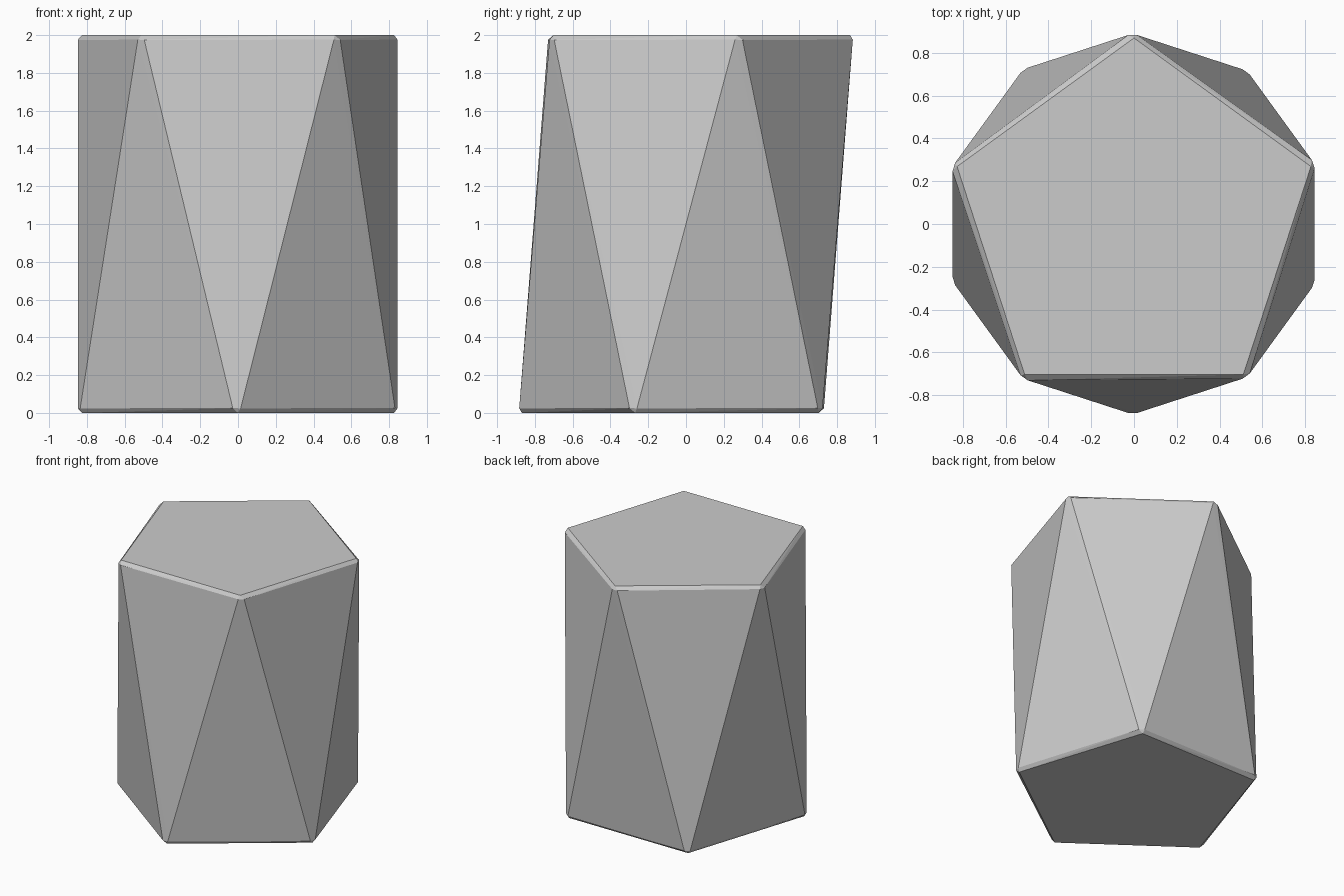
import bpy
import bmesh
from math import radians, cos, sin

SIDES = 5
RADIUS = 0.9
HEIGHT = 2.0
BEVEL = 0.025

default_cube = bpy.data.objects.get("Cube")
if default_cube:
    bpy.data.objects.remove(default_cube, do_unlink=True)

# Plain grey material
grey = bpy.data.materials.new("plain_grey")
grey.use_nodes = True
colour = (0.6, 0.6, 0.6, 1.0)
grey.diffuse_color = colour
grey.node_tree.nodes["Principled BSDF"].inputs["Base Color"].default_value = colour


def ring(bm, z, start):
    """One regular polygon of vertices at height z."""
    angles = [radians(start + i * 360 / SIDES) for i in range(SIDES)]
    return [bm.verts.new((RADIUS * cos(a), RADIUS * sin(a), z)) for a in angles]


# Five-sided prism whose base is twisted half a step against its top
bm = bmesh.new()
top = ring(bm, HEIGHT, 90)
base = ring(bm, 0, 90 + 180 / SIDES)
bm.faces.new(top)
bm.faces.new(base[::-1])
for i in range(SIDES):
    j = (i + 1) % SIDES
    bm.faces.new((base[i], base[j], top[j], top[i]))

# Narrow bevels on the rims and the slanted corners
bmesh.ops.bevel(bm, geom=bm.edges[:], offset=BEVEL, offset_type='OFFSET',
                segments=1, profile=0.5, affect='EDGES', clamp_overlap=True)

# Fold each twisted side outward along its shorter diagonal
bmesh.ops.triangulate(bm, faces=[f for f in bm.faces if abs(f.normal.z) < 0.99],
                      quad_method='SHORT_EDGE')
bmesh.ops.recalc_face_normals(bm, faces=bm.faces[:])

mesh = bpy.data.meshes.new("twisted_prism")
bm.to_mesh(mesh)
bm.free()
mesh.materials.append(grey)
prism = bpy.data.objects.new("twisted_prism", mesh)
bpy.context.collection.objects.link(prism)
